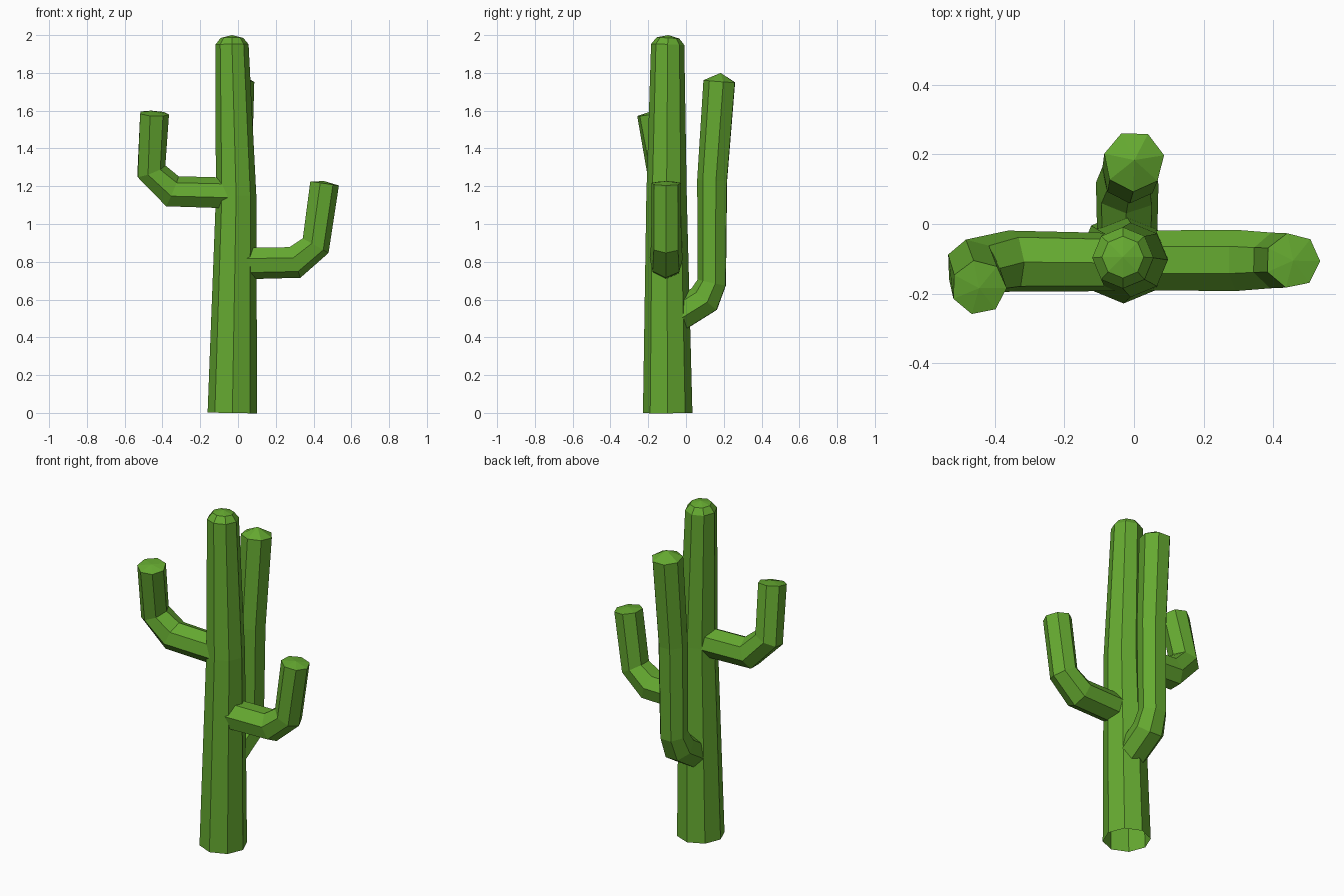
import bpy, bmesh, math
from mathutils import Vector

if "Cube" in bpy.data.objects:
    bpy.data.objects.remove(bpy.data.objects["Cube"])

green = bpy.data.materials.new("cactus green")
green.diffuse_color = (0.13, 0.40, 0.03, 1)
green.use_nodes = True
green.node_tree.nodes["Principled BSDF"].inputs["Base Color"].default_value = green.diffuse_color


def tube(name, rings, sides, side_dir, dome, phase=0.0):
    """Faceted tube through (x, y, z, radius) rings, open base, low pointed tip."""
    pts = [Vector(r[:3]) for r in rings]
    bm = bmesh.new()
    loops = []
    for i, p in enumerate(pts):
        before = (p - pts[i - 1]).normalized() if i else Vector()
        after = (pts[i + 1] - p).normalized() if i < len(pts) - 1 else Vector()
        t = (before + after).normalized()
        u = Vector(side_dir)
        u = (u - t * u.dot(t)).normalized()
        v = t.cross(u)
        loop = []
        for k in range(sides):
            a = phase + 2 * math.pi * k / sides
            loop.append(bm.verts.new(p + rings[i][3] * (u * math.cos(a) + v * math.sin(a))))
        loops.append(loop)
    for a, b in zip(loops, loops[1:]):
        for k in range(sides):
            n = (k + 1) % sides
            bm.faces.new((a[k], a[n], b[n], b[k]))
    tip = bm.verts.new(pts[-1] + (pts[-1] - pts[-2]).normalized() * dome)
    for k in range(sides):
        bm.faces.new((loops[-1][k], loops[-1][(k + 1) % sides], tip))
    mesh = bpy.data.meshes.new(name)
    bm.to_mesh(mesh)
    bm.free()
    mesh.materials.append(green)
    bpy.context.collection.objects.link(bpy.data.objects.new(name, mesh))


# Trunk: tapering octagon with a small domed top
tube("trunk", [(-0.03, -0.097, 0, 0.131), (-0.01, -0.103, 1.15, 0.107),
               (-0.032, -0.097, 1.95, 0.088), (-0.032, -0.095, 1.985, 0.06)],
     8, (1, 0, 0), 0.015)

# Left arm: out, then up and leaning forward
tube("left_arm", [(-0.03, -0.11, 1.16, 0.085), (-0.35, -0.107, 1.17, 0.09),
                  (-0.462, -0.125, 1.28, 0.083), (-0.445, -0.182, 1.585, 0.08)],
     7, (0, 1, 0), 0.012, 0.2)

# Right arm: lower, out then up
tube("right_arm", [(0.02, -0.105, 0.795, 0.088), (0.30, -0.105, 0.80, 0.09),
                   (0.408, -0.105, 0.887, 0.082), (0.455, -0.105, 1.215, 0.08)],
     7, (0, 1, 0), 0.012, 0.2)

# Back arm: lowest and tallest, with a pointed top
tube("back_arm", [(-0.02, -0.06, 0.50, 0.088), (-0.02, 0.10, 0.60, 0.092),
                  (-0.015, 0.14, 0.69, 0.08), (-0.01, 0.142, 1.23, 0.083),
                  (0.0, 0.18, 1.755, 0.088)],
     7, (1, 0, 0), 0.045, 0.2)
